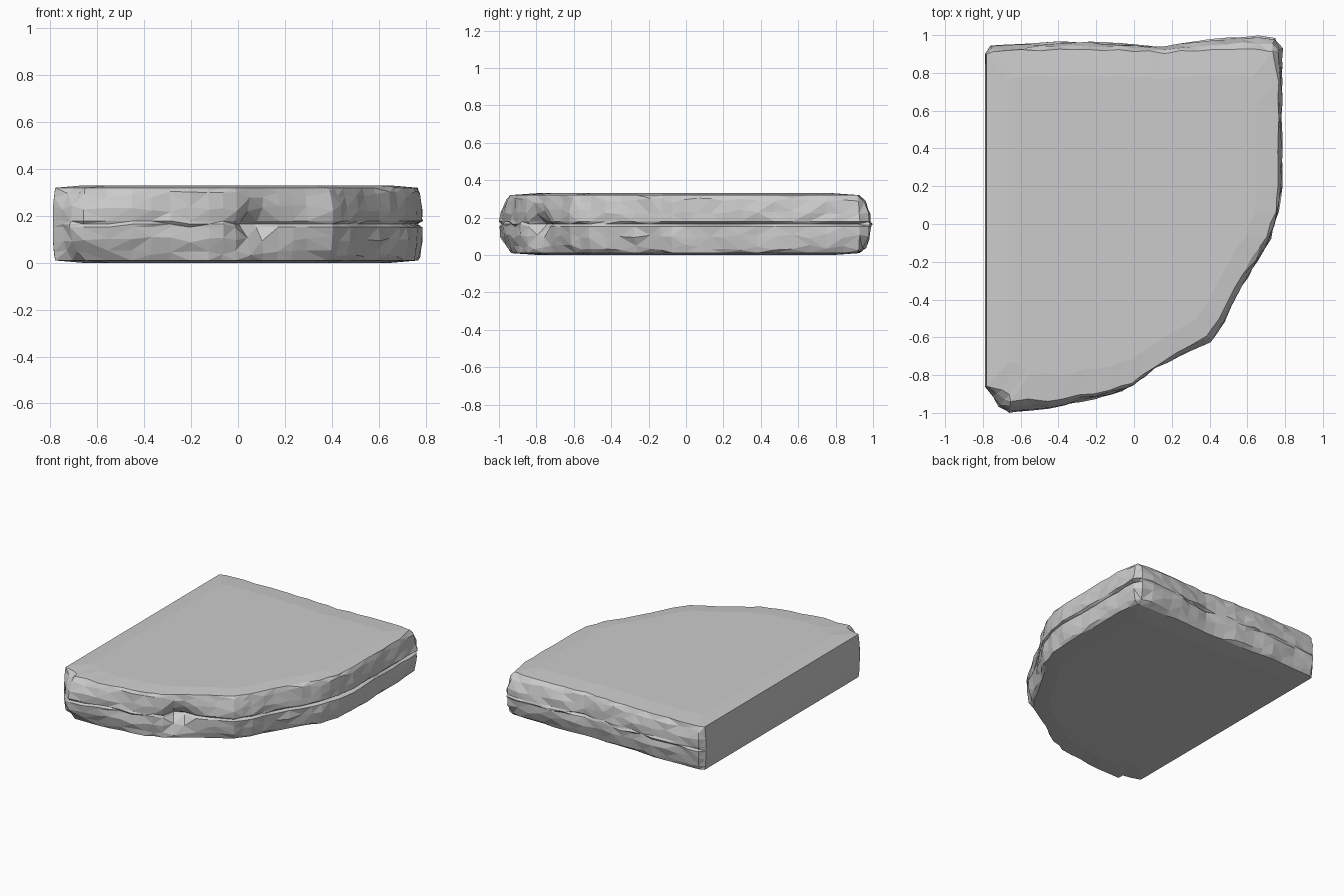
import bpy
import bmesh
import math
import random
from mathutils import Vector

random.seed(4)
cube = bpy.data.objects.get("Cube")
if cube:
    bpy.data.objects.remove(cube)

HEIGHT = 0.33
MID = HEIGHT / 2

# Slab outline, clockwise from the back right corner: x, y, rim inset
OUTLINE = [
    (-.79, .9, .01), (-.76, .945, .03), (-.6, .955, .03), (-.4, .97, .04),
    (-.08, .965, .04), (.16, .945, .03), (.4, .98, .05), (.66, 1, .07),
    (.75, .985, .07), (.79, .93, .05), (.79, .75, .02), (.79, .2, .02),
    (.775, .06, .02), (.73, -.08, .02), (.66, -.2, .03), (.56, -.36, .03),
    (.48, -.52, .03), (.41, -.63, .04), (.3, -.68, .03), (.18, -.74, .02),
    (0, -.865, .02), (-.12, -.91, .02), (-.45, -.98, .04), (-.66, -1, .06),
    (-.72, -.97, .09), (-.79, -.86, .02),
]

# Ring height as a fraction of the slab, share of the rim inset
RINGS = [(.03, 1), (.12, .5), (.3, .08), (.46, 0), (.5, 0),
         (.54, 0), (.7, .08), (.88, .5), (.97, 1)]


def bump(value, centre, width):
    """Smooth falloff around a centre."""
    return math.exp(-((value - centre) / width) ** 2)


def resample(points, step):
    """Split long edges, leaving the straight cut side whole."""
    out = []
    for i, a in enumerate(points):
        b = points[(i + 1) % len(points)]
        a, b = Vector(a), Vector(b)
        cut_side = i == len(points) - 1
        count = 1 if cut_side else max(1, round((b - a).length / step))
        out += [a.lerp(b, k / count) for k in range(count)]
    return out


def crack_depth(p, t):
    """Chipped notch at the front and a split along the rounded side."""
    z = abs(t - .5) * HEIGHT
    depth = .1 * bump(p.x, .08, .07) * max(0, 1 - z / .085) if p.y < 0 else 0
    if z < .005 and p.x > .1 and p.y < .96:
        depth += .012 + .03 * bump(p.y, .1, .2) + .03 * bump(p.y, .85, .1)
    return depth


def build_slab():
    bm = bmesh.new()
    pts = resample(OUTLINE, .085)
    n = len(pts)
    rings = []
    for t, share in RINGS:
        ring = []
        for i, p in enumerate(pts):
            d = (pts[(i + 1) % n] - pts[i - 1]).xy.normalized()
            inward = Vector((d.y, -d.x))
            on_cut = p.x < -.785
            rough = 0 if on_cut else random.uniform(0, .014)
            inset = p.z * share + crack_depth(p, t) + rough
            xy = p.xy + inward * inset
            if on_cut:
                xy = Vector((p.x + .01 * share, p.y + inward.y * inset))
            middle = .1 < t < .9 and abs(t - .5) > .1
            z = t * HEIGHT + (random.uniform(-.014, .014) if middle else 0)
            ring.append(bm.verts.new((xy.x, xy.y, z)))
        rings.append(ring)

    # Broken stone sides
    for low, high in zip(rings, rings[1:]):
        for i in range(n):
            j = (i + 1) % n
            bm.faces.new((low[i], low[j], high[j], high[i]))
    sides = bm.faces[:]
    bmesh.ops.triangulate(bm, faces=sides, quad_method='SHORT_EDGE')

    # Nearly flat top and bottom, slightly crowned toward the middle
    for ring, z in ((rings[0], 0), (rings[-1], HEIGHT)):
        inner = [bm.verts.new((v.co.x * .85, v.co.y * .85, z)) for v in ring]
        for i in range(n):
            j = (i + 1) % n
            bm.faces.new((ring[i], ring[j], inner[j], inner[i]))
        bm.faces.new(inner)

    bmesh.ops.recalc_face_normals(bm, faces=bm.faces[:])
    mesh = bpy.data.meshes.new("stone_slab")
    bm.to_mesh(mesh)
    bm.free()
    slab = bpy.data.objects.new("stone_slab", mesh)
    bpy.context.collection.objects.link(slab)
    return slab


# Pale grey stone
stone = bpy.data.materials.new("pale_grey_stone")
stone.use_nodes = True
GREY = (.6, .6, .6, 1)
stone.diffuse_color = GREY
stone.node_tree.nodes["Principled BSDF"].inputs["Base Color"].default_value = GREY

slab = build_slab()
slab.data.materials.append(stone)
